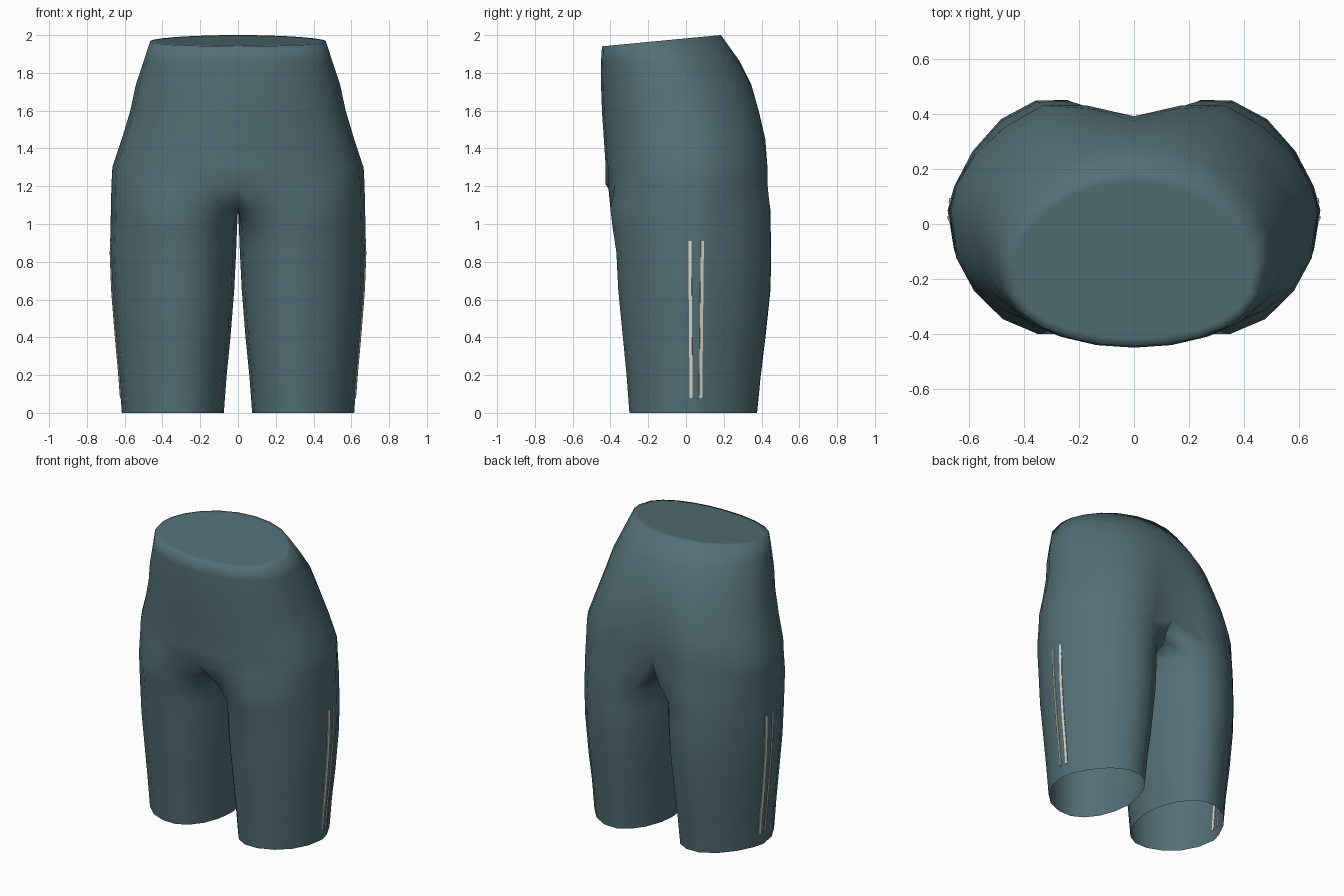
import bpy, bmesh, math
from mathutils import Vector
from mathutils.bvhtree import BVHTree

cube = bpy.data.objects.get("Cube")
if cube:
    bpy.data.objects.remove(cube)


def material(name, rgb):
    m = bpy.data.materials.new(name)
    m.use_nodes = True
    m.diffuse_color = (*rgb, 1)
    m.node_tree.nodes["Principled BSDF"].inputs["Base Color"].default_value = (*rgb, 1)
    return m


teal = material("dusty teal cloth", (.085, .16, .18))
cream = material("cream trim", (.7, .67, .56))

# Leg sections: height, inner x, outer x, front y, widest y, back y
LEGS = [
    (0, .075, .615, -.305, .04, .382),
    (.2, .06, .63, -.32, .04, .402),
    (.4, .04, .65, -.34, .05, .427),
    (.65, .02, .67, -.365, .05, .454),
    (.85, .01, .678, -.375, .05, .458),
    (.98, .005, .675, -.395, .05, .455),
    (1.08, 0, .673, -.407, .05, .453),
]
# Hip sections: height, outer x, front y, widest y, back y, depth of rear cleft
HIPS = [
    (1.21, .67, -.425, .05, .5, .13),
    (1.3, .665, -.425, .05, .5, .12),
    (1.45, .615, -.435, .03, .477, .085),
    (1.6, .57, -.445, 0, .427, .05),
    (1.74, .54, -.45, -.05, .375, .03),
    (1.86, .5, -.45, -.1, .295, .01),
    (1.95, .465, -.445, -.15, .185, 0),
]
OUTER, COUNT = 6, 18


def depth(a, yf, ym, yb, front_power, back_power):
    s = math.sin(a)
    if s > 0:
        return ym + (yb - ym) * s ** back_power
    return ym - (ym - yf) * (-s) ** front_power


def leg_ring(z, xi, xo, yf, ym, yb):
    ring = []
    cx = xi + .42 * (xo - xi)          # fullest nearer the inner thigh
    for k in range(-OUTER, COUNT - OUTER):
        a = math.tau * k / COUNT
        c = math.cos(a)
        x = cx + c * (xo - cx if c > 0 else cx - xi)
        if xi == 0 and k > OUTER:      # crotch seam
            x = 0
        elif xi == 0 and abs(k) == OUTER:
            x *= .5
        ring.append(Vector((x, depth(a, yf, ym, yb, 1, 1.45 if c > 0 else 1.1), z)))
    return ring


def hip_ring(z, xo, yf, ym, yb, cleft):
    ring = []
    for k in range(-OUTER, OUTER + 1):
        a = math.pi / 2 * k / OUTER
        x = 0 if abs(k) == OUTER else xo * math.cos(a)
        y = depth(a, yf, ym, yb, .75, 1.15)
        if k > 0:
            y -= cleft * max(0, 1 - x / .3)
        top = 1.94 + (y + .45) * .095   # tilted waist
        ring.append(Vector((x, y, top if z == HIPS[-1][0] else z)))
    inner = COUNT - len(ring)
    return ring + [ring[-1].lerp(ring[0], (i + 1) / (inner + 1)) for i in range(inner)]


def make_object(name, bm, mat):
    me = bpy.data.meshes.new(name)
    bm.to_mesh(me)
    bm.free()
    me.materials.append(mat)
    ob = bpy.data.objects.new(name, me)
    bpy.context.collection.objects.link(ob)
    mod = ob.modifiers.new("mirror", 'MIRROR')
    mod.use_clip = True
    mod.merge_threshold = .0005
    return ob


# Shorts: one half lofted upward from the open hem, closed at the waist
bm = bmesh.new()
rings = [leg_ring(*r) for r in LEGS] + [hip_ring(*r) for r in HIPS]
loops = [[bm.verts.new(p) for p in ring] for ring in rings]
for low, high in zip(loops, loops[1:]):
    for i in range(COUNT):
        j = (i + 1) % COUNT
        quad = (low[i], low[j], high[j], high[i])
        if any(v.co.x > .0001 for v in quad):
            bm.faces.new(quad)
rim = loops[-1][:2 * OUTER + 1]
cap = []
for i in range(OUTER):
    corners = [rim[i], rim[i + 1], rim[-2 - i], rim[-1 - i]]
    cap.append(bm.faces.new(list(dict.fromkeys(corners))))
bmesh.ops.delete(bm, geom=[v for v in bm.verts if not v.link_faces], context='VERTS')
bmesh.ops.recalc_face_normals(bm, faces=bm.faces)
bmesh.ops.inset_region(bm, faces=cap, thickness=.03, use_boundary=False)
tree = BVHTree.FromBMesh(bm)
shorts = make_object("shorts", bm, teal)

bpy.ops.object.select_all(action='DESELECT')
shorts.select_set(True)
bpy.context.view_layer.objects.active = shorts
bpy.ops.object.shade_smooth_by_angle(angle=math.radians(110))

# Side trim: two slim strips laid on the outside of each leg
STEPS = 12
for name, y_low, y_high in (("front_side_strip", .027, .02), ("rear_side_strip", .078, .087)):
    bm = bmesh.new()
    previous = None
    for i in range(STEPS + 1):
        t = i / STEPS
        z, y = .08 + .83 * t, y_low + (y_high - y_low) * t
        pair = []
        for side in (-.008, .008):
            hit = tree.ray_cast(Vector((2, y + side, z)), Vector((-1, 0, 0)))[0]
            pair.append(bm.verts.new(hit + Vector((.005, 0, 0))))
        if previous:
            bm.faces.new((previous[0], previous[1], pair[1], pair[0]))
        previous = pair
    strip = make_object(name, bm, cream)
    solid = strip.modifiers.new("thickness", 'SOLIDIFY')
    solid.thickness = .009
    solid.offset = -1
